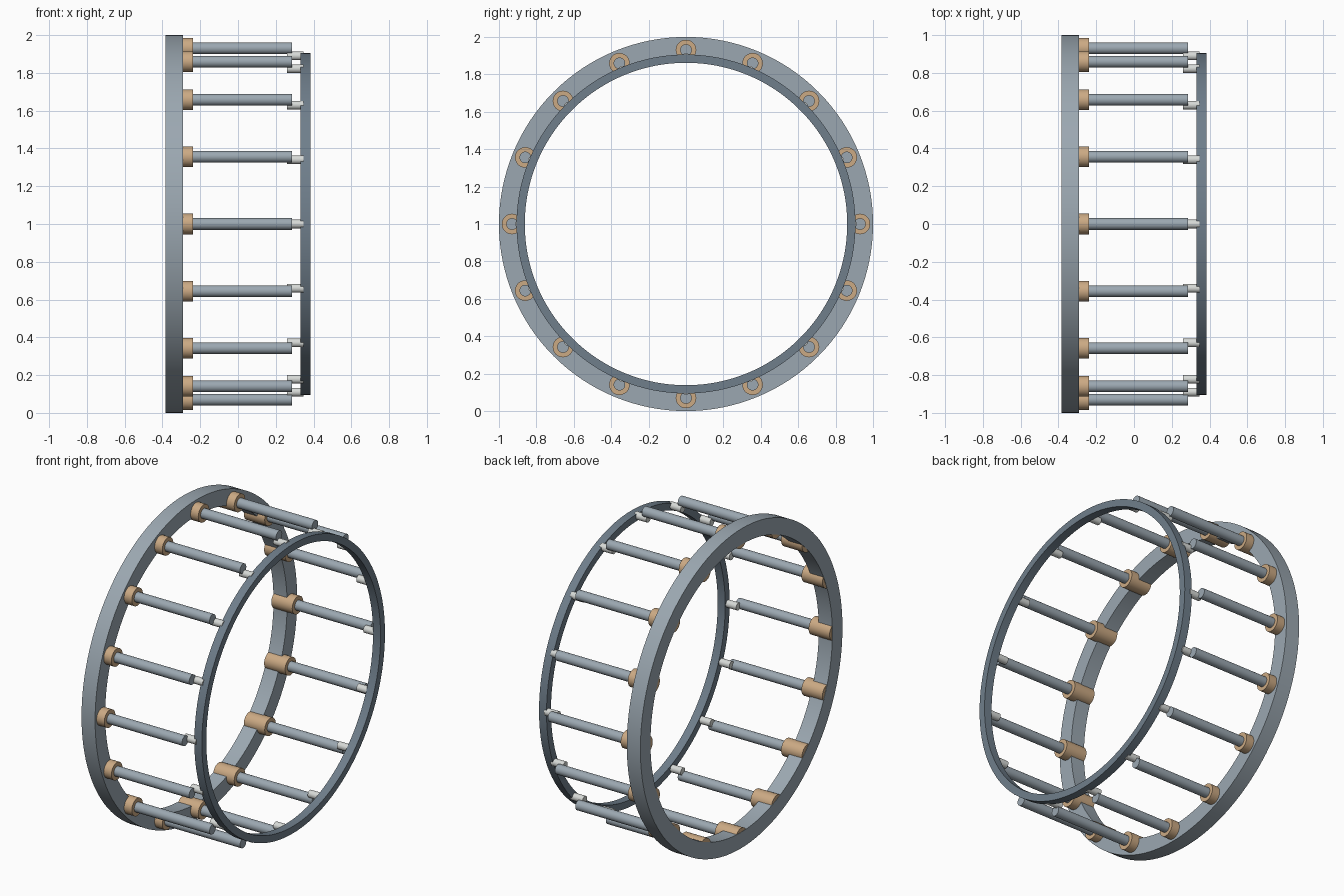
import bpy
import bmesh
from math import cos, sin, pi, radians
from mathutils import Matrix, Vector

cube = bpy.data.objects.get("Cube")
if cube:
    bpy.data.objects.remove(cube, do_unlink=True)

COUNT = 16
AXIS_HEIGHT = 1.0


def material(name, rgb):
    mat = bpy.data.materials.new(name)
    mat.use_nodes = True
    mat.diffuse_color = (*rgb, 1)
    mat.node_tree.nodes["Principled BSDF"].inputs["Base Color"].default_value = (*rgb, 1)
    return mat


steel = material("steel", (0.33, 0.39, 0.44))
dark_steel = material("dark steel", (0.16, 0.21, 0.26))
bronze = material("bronze", (0.60, 0.40, 0.23))
pale_metal = material("pale metal", (0.68, 0.70, 0.68))


def add_object(name, mesh, location):
    obj = bpy.data.objects.new(name, mesh)
    obj.location = location
    bpy.context.collection.objects.link(obj)
    return obj


def finish(bm, name, mat):
    bmesh.ops.recalc_face_normals(bm, faces=bm.faces)
    mesh = bpy.data.meshes.new(name)
    bm.to_mesh(mesh)
    bm.free()
    mesh.materials.append(mat)
    mesh.shade_smooth()
    mesh.set_sharp_from_angle(angle=radians(35))
    return mesh


def ring(name, x0, x1, inner, outer, mat):
    """Rectangular section swept around the x axis."""
    bm = bmesh.new()
    corners = [(x0, inner), (x1, inner), (x1, outer), (x0, outer)]
    verts = [bm.verts.new((x, 0, r)) for x, r in corners]
    edges = [bm.edges.new((verts[i], verts[(i + 1) % 4])) for i in range(4)]
    bmesh.ops.spin(bm, geom=verts + edges, cent=(0, 0, 0), axis=(1, 0, 0),
                   angle=2 * pi, steps=128, use_merge=True)
    bmesh.ops.remove_doubles(bm, verts=bm.verts, dist=1e-5)
    add_object(name, finish(bm, name, mat), (0, 0, AXIS_HEIGHT))


def bar_circle(name, x0, x1, radius, pitch, mat):
    """Identical round bars parallel to x, spaced around a pitch circle."""
    bm = bmesh.new()
    bmesh.ops.create_cone(bm, cap_ends=True, segments=32, radius1=radius,
                          radius2=radius, depth=x1 - x0,
                          matrix=Matrix.Rotation(pi / 2, 4, "Y"))
    mesh = finish(bm, name, mat)
    for i in range(COUNT):
        a = 2 * pi * i / COUNT
        add_object(f"{name}_{i + 1}", mesh,
                   Vector(((x0 + x1) / 2, pitch * cos(a), AXIS_HEIGHT + pitch * sin(a))))


# Wide carrier ring and slim end ring
ring("carrier_ring", -0.384, -0.29, 0.90, 1.0, steel)
ring("end_ring", 0.332, 0.384, 0.862, 0.906, dark_steel)

# Bushings seated in the carrier, rods, and offset end pins
bar_circle("bushing", -0.382, -0.237, 0.055, 0.93, bronze)
bar_circle("rod", -0.30, 0.285, 0.031, 0.93, steel)
bar_circle("end_pin", 0.26, 0.346, 0.023, 0.89, pale_metal)
